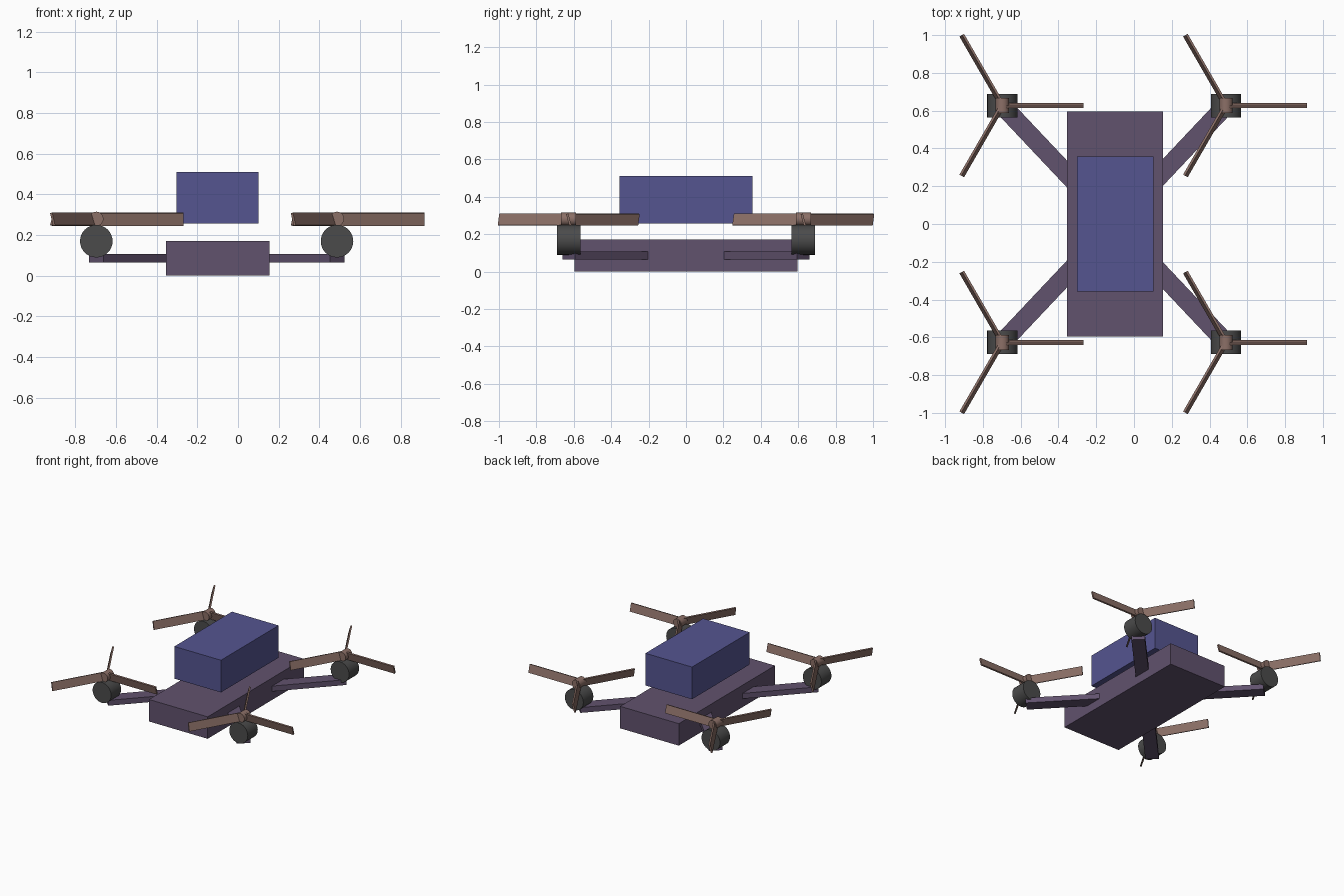
import bpy
from math import radians, atan2, hypot, cos, sin
from mathutils import Matrix, Vector

if "Cube" in bpy.data.objects:
    bpy.data.objects.remove(bpy.data.objects["Cube"])

CX = -0.105                    # body centre in x
RX, RY = 0.592, 0.627          # motor offsets from the body centre


def material(name, rgb):
    m = bpy.data.materials.new(name)
    m.diffuse_color = (*rgb, 1)
    m.use_nodes = True
    m.node_tree.nodes["Principled BSDF"].inputs["Base Color"].default_value = m.diffuse_color
    return m


FRAME = material("frame_purple", (0.12, 0.085, 0.155))
PACK = material("pack_blue", (0.09, 0.09, 0.28))
DARK = material("motor_dark", (0.07, 0.07, 0.07))
BROWN = material("rotor_brown", (0.26, 0.16, 0.135))


def box(name, size, matrix, mat):
    bpy.ops.mesh.primitive_cube_add(size=1)
    o = bpy.context.object
    o.name = name
    o.data.transform(matrix @ Matrix.Diagonal((*size, 1)))
    o.data.materials.append(mat)
    return o


def cylinder_y(name, radius, length, loc, mat):
    bpy.ops.mesh.primitive_cylinder_add(vertices=32, radius=radius, depth=length,
                                        location=loc, rotation=(radians(90), 0, 0))
    o = bpy.context.object
    o.name = name
    o.data.materials.append(mat)
    bpy.ops.object.shade_smooth_by_angle(angle=radians(30))
    return o


# Body slab and the raised battery block
box("body", (0.508, 1.19, 0.172), Matrix.Translation((CX + 0.005, 0, 0.086)), FRAME)
box("battery", (0.404, 0.713, 0.252), Matrix.Translation((CX + 0.005, 0, 0.384)), PACK)

for side, sx in (("left", -1), ("right", 1)):
    for end, sy in (("front", -1), ("back", 1)):
        tag = f"{end}_{side}"
        x, y = CX + sx * RX, sy * RY

        # Diagonal arm from the body centre to the motor
        length = hypot(RX, RY)
        inner = 0.15
        turn = Matrix.Rotation(atan2(sy * RY, sx * RX), 4, 'Z')
        box(f"arm_{tag}", (length - inner, 0.098, 0.042),
            Matrix.Translation((CX, 0, 0.087)) @ turn
            @ Matrix.Translation(((length + inner) / 2, 0, 0)), FRAME)

        # Motor drum and rotor hub, both lying along y
        cylinder_y(f"motor_{tag}", 0.08, 0.124, (x, y, 0.17), DARK)
        cylinder_y(f"rotor_hub_{tag}", 0.035, 0.08, (x, y, 0.28), BROWN)

        # Three pitched blades
        for i in range(3):
            box(f"blade_{i + 1}_{tag}", (0.43, 0.012, 0.064),
                Matrix.Translation((x, y, 0.278)) @ Matrix.Rotation(radians(120 * i), 4, 'Z')
                @ Matrix.Translation((0.215, 0, 0)) @ Matrix.Rotation(radians(15), 4, 'X'),
                BROWN)
